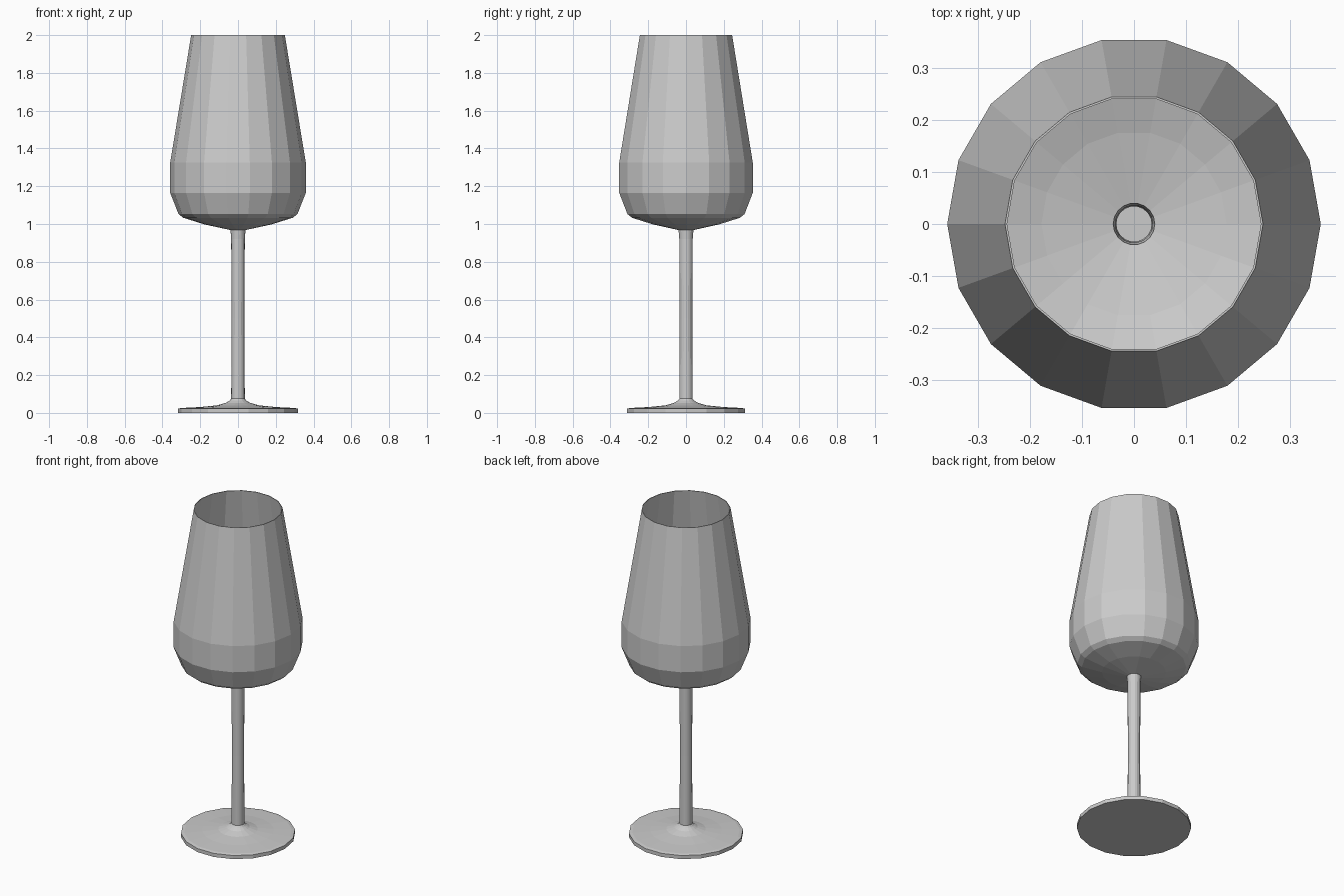
import bpy, bmesh
from math import cos, sin, tau

if "Cube" in bpy.data.objects:
    bpy.data.objects.remove(bpy.data.objects["Cube"])

SIDES = 18


def lathe(name, profile, cap_start=False):
    """Spin an (r, z) profile around z into a flat-shaded shell."""
    bm = bmesh.new()
    rings = [[bm.verts.new((r * cos(tau * i / SIDES), r * sin(tau * i / SIDES), z))
              for i in range(SIDES)] for r, z in profile]
    for a, b in zip(rings, rings[1:]):
        for i in range(SIDES):
            j = (i + 1) % SIDES
            bm.faces.new((a[i], a[j], b[j], b[i]))
    if cap_start:
        bm.faces.new(rings[0][::-1])
    mesh = bpy.data.meshes.new(name)
    bm.to_mesh(mesh)
    bm.free()
    obj = bpy.data.objects.new(name, mesh)
    bpy.context.collection.objects.link(obj)
    return obj


# Foot: thin disc rising in a curve to the stem
lathe("foot", [(0.318, 0), (0.318, 0.022), (0.30, 0.026), (0.20, 0.031), (0.11, 0.04),
               (0.065, 0.053), (0.045, 0.065), (0.036, 0.075)], cap_start=True)

# Stem: slender hollow tube, slightly waisted
lathe("stem", [(0.036, 0.075), (0.034, 0.5), (0.036, 0.92), (0.04, 0.968)])

# Bowl: shallow floor, full shoulder, tapering wall, thin rim lip
lathe("bowl", [(0.04, 0.968), (0.178, 0.998), (0.29, 1.033), (0.315, 1.053),
               (0.359, 1.165), (0.359, 1.325), (0.248, 2.0), (0.244, 2.0)])
